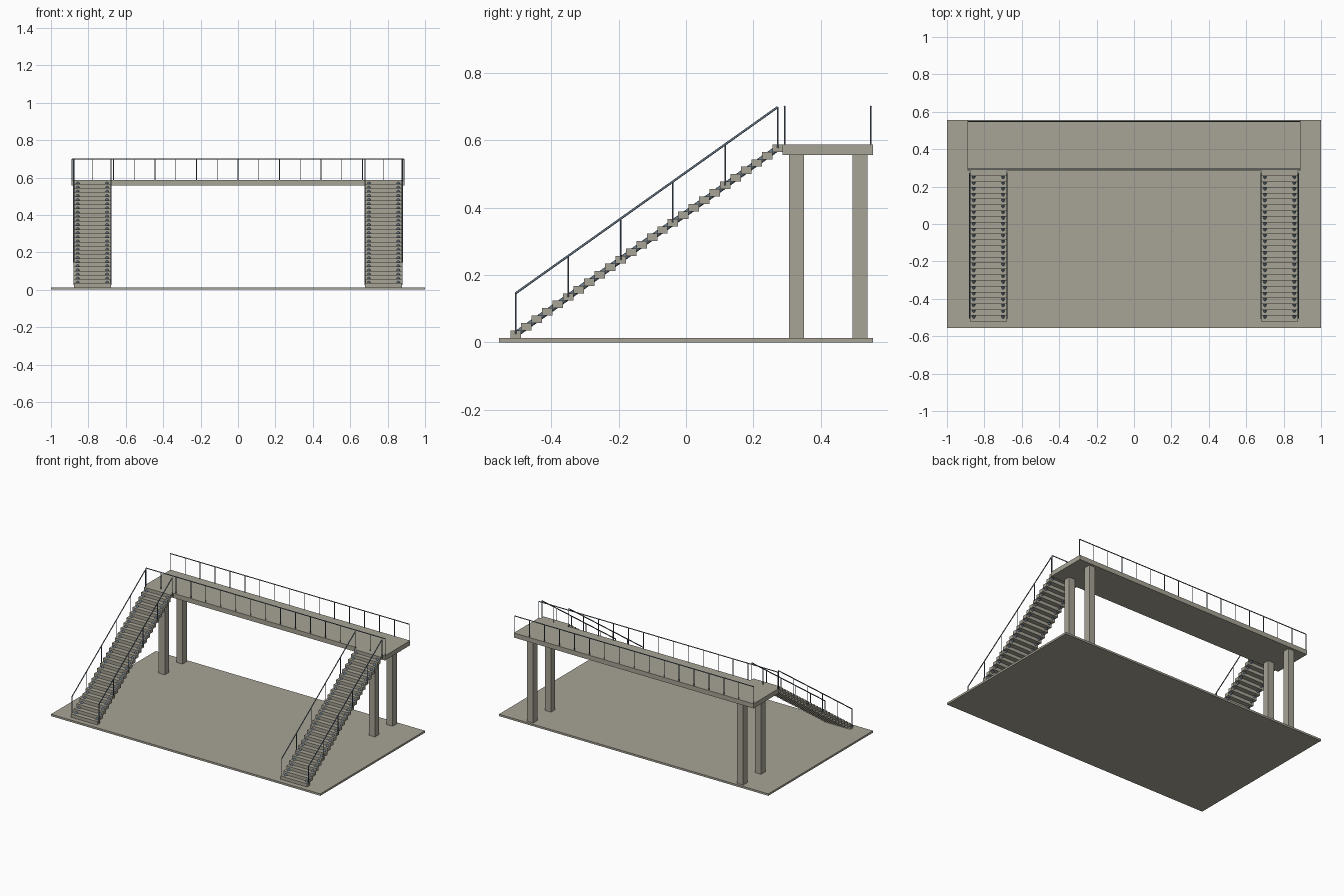
import bpy, bmesh
from mathutils import Vector, Matrix

if "Cube" in bpy.data.objects:
    bpy.data.objects.remove(bpy.data.objects["Cube"])


def material(name, rgb):
    m = bpy.data.materials.new(name)
    m.diffuse_color = (*rgb, 1)
    m.use_nodes = True
    m.node_tree.nodes["Principled BSDF"].inputs["Base Color"].default_value = m.diffuse_color
    return m


concrete = material("warm grey concrete", (0.39, 0.373, 0.305))
steel = material("slate blue steel", (0.125, 0.17, 0.22))


def add_box(bm, x0, x1, y0, y1, z0, z1):
    mid = Vector((x0 + x1, y0 + y1, z0 + z1)) / 2
    size = Matrix.Diagonal((x1 - x0, y1 - y0, z1 - z0, 1))
    bmesh.ops.create_cube(bm, size=1, matrix=Matrix.Translation(mid) @ size)


def add_rod(bm, a, b, r, sides=10):
    a, b = Vector(a), Vector(b)
    turn = (b - a).to_track_quat('Z', 'Y').to_matrix().to_4x4()
    bmesh.ops.create_cone(bm, cap_ends=True, segments=sides, radius1=r, radius2=r,
                          depth=(b - a).length,
                          matrix=Matrix.Translation((a + b) / 2) @ turn)


def finish(bm, name, mat, smooth=False):
    me = bpy.data.meshes.new(name)
    bm.to_mesh(me)
    bm.free()
    ob = bpy.data.objects.new(name, me)
    bpy.context.collection.objects.link(ob)
    me.materials.append(mat)
    if smooth:
        bpy.ops.object.select_all(action='DESELECT')
        ob.select_set(True)
        bpy.context.view_layer.objects.active = ob
        bpy.ops.object.shade_smooth_by_angle(angle=0.8)
    return ob


def box(name, *dims):
    bm = bmesh.new()
    add_box(bm, *dims)
    finish(bm, name, concrete)


# Ground slab and walkway deck
SLAB, DECK = 0.013, 0.588
box("ground_slab", -1, 1, -0.555, 0.555, 0, SLAB)
box("walkway_deck", -0.89, 0.89, 0.287, 0.555, 0.557, DECK)

# Square columns
for sx, side in ((-1, "left"), (1, "right")):
    for y, place in ((0.328, "front"), (0.517, "back")):
        x = sx * 0.78
        box(f"{place}_{side}_column", x - 0.0225, x + 0.0225,
            y - 0.0225, y + 0.0225, SLAB, 0.557)

# Stairs: solid treads on two round stringers, with a railing each side
STEPS, Y0, Y1 = 26, -0.521, 0.288
RUN, RISE = (Y1 - Y0) / STEPS, (DECK - SLAB) / STEPS
INNER, OUTER = 0.68, 0.877


def step_centre(x, i, lift=0):
    return (x, Y0 + (i + 0.5) * RUN, SLAB + (i + 0.5) * RISE + lift)


for sx, side in ((-1, "left"), (1, "right")):
    xa, xb = sorted((sx * INNER, sx * OUTER))
    bm = bmesh.new()
    for i in range(STEPS):
        add_box(bm, xa, xb, Y0 + i * RUN, Y0 + (i + 1) * RUN,
                SLAB + i * RISE, SLAB + (i + 1) * RISE)
    finish(bm, f"{side}_stair_treads", concrete)

    bm = bmesh.new()
    for x in (xa + 0.02, xb - 0.02):
        add_rod(bm, step_centre(x, 0), step_centre(x, STEPS - 1), 0.009, 16)
    finish(bm, f"{side}_stair_stringers", steel, True)

    bm = bmesh.new()
    for x in (xa - 0.001, xb + 0.001):
        add_rod(bm, step_centre(x, 0, 0.122), step_centre(x, STEPS - 1, 0.122), 0.0033)
        for i in range(0, STEPS, 5):
            add_rod(bm, step_centre(x, i), step_centre(x, i, 0.122), 0.0023)
    finish(bm, f"{side}_stair_railings", steel, True)

# Deck railings along the full front and back edges
for name, y in (("front_deck_railing", 0.293), ("back_deck_railing", 0.549)):
    bm = bmesh.new()
    add_rod(bm, (-0.888, y, 0.7), (0.888, y, 0.7), 0.003)
    for i in range(17):
        x = -0.888 + 0.111 * i
        add_rod(bm, (x, y, DECK - 0.005), (x, y, 0.7), 0.0023)
    finish(bm, name, steel, True)
